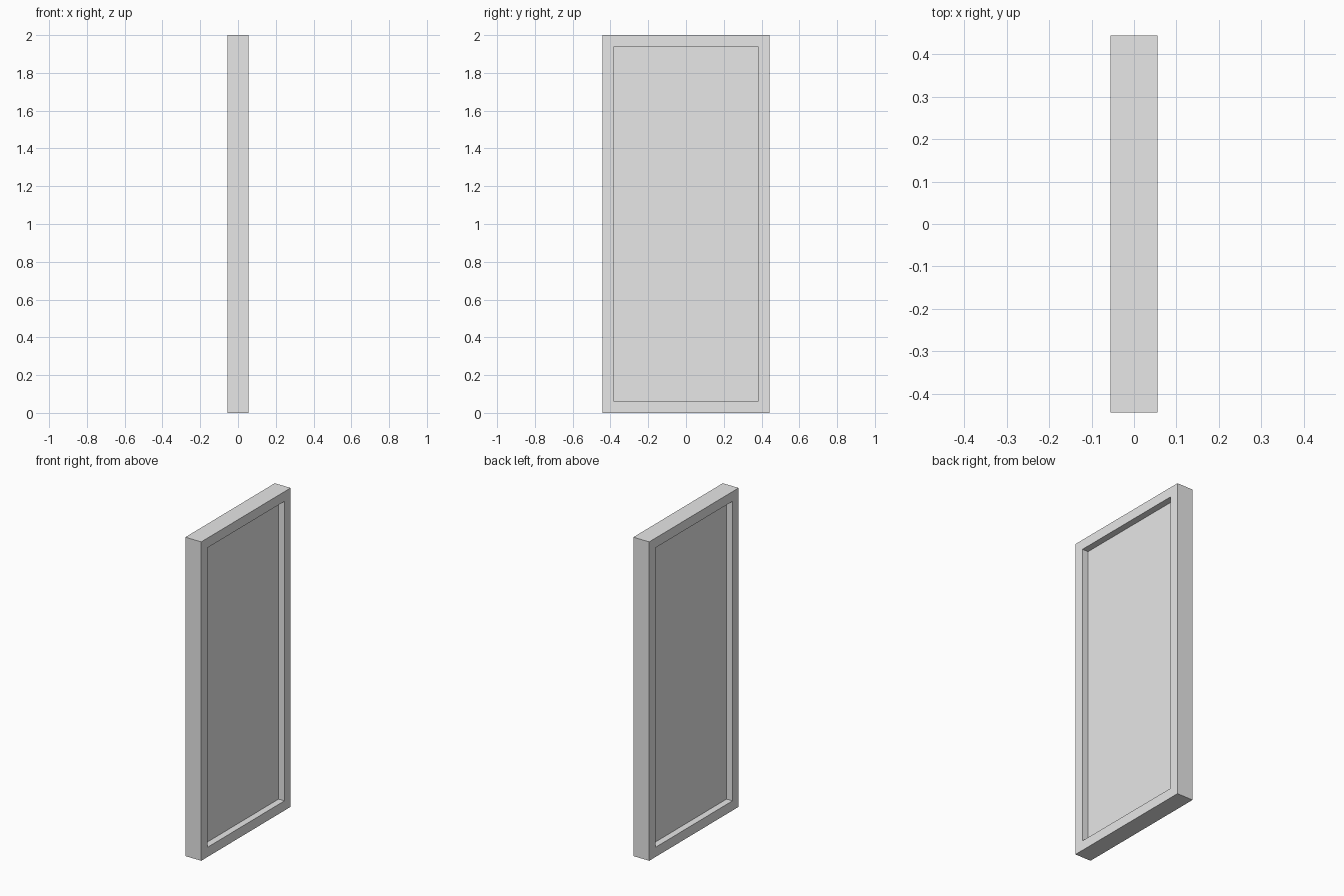
import bpy
import bmesh

cube = bpy.data.objects.get("Cube")
if cube:
    bpy.data.objects.remove(cube, do_unlink=True)

DEPTH, WIDTH, HEIGHT = 0.11, 0.886, 2.0
BORDER = 0.086   # visible width of the frame
RECESS = 0.041   # how far the panel sits back on each side

grey = bpy.data.materials.new("light grey")
grey.use_nodes = True
colour = (0.8, 0.8, 0.8, 1.0)
grey.diffuse_color = colour
grey.node_tree.nodes["Principled BSDF"].inputs["Base Color"].default_value = colour

# Solid slab standing on the ground
bm = bmesh.new()
bmesh.ops.create_cube(bm, size=1.0)
for v in bm.verts:
    v.co.x *= DEPTH
    v.co.y *= WIDTH
    v.co.z = (v.co.z + 0.5) * HEIGHT

# Inset both broad faces, then sink the panels straight back
broad = [f for f in bm.faces if abs(f.normal.x) > 0.9]
bmesh.ops.inset_individual(bm, faces=broad, thickness=BORDER)
for panel in broad:
    side = 1 if panel.calc_center_median().x > 0 else -1
    result = bmesh.ops.extrude_discrete_faces(bm, faces=[panel])
    for v in result["faces"][0].verts:
        v.co.x -= side * RECESS
bmesh.ops.recalc_face_normals(bm, faces=bm.faces)

mesh = bpy.data.meshes.new("panelled_door")
bm.to_mesh(mesh)
bm.free()
mesh.materials.append(grey)
door = bpy.data.objects.new("panelled_door", mesh)
bpy.context.collection.objects.link(door)
